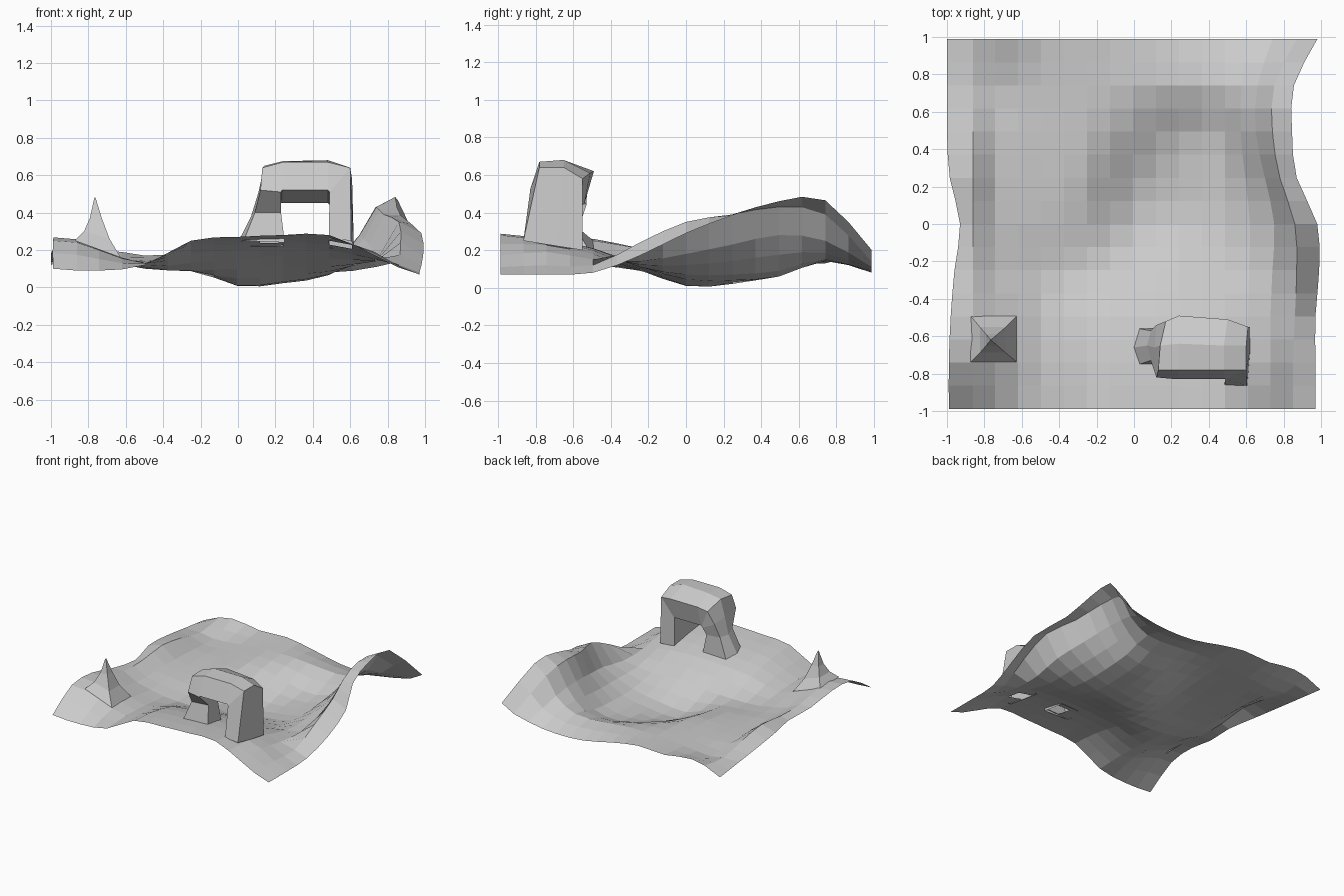
import bpy, bmesh


def curve(vals, t):
    """Catmull-Rom sample of evenly spaced values, t in 0..1."""
    n = len(vals) - 1
    i = min(int(t * n), n - 1)
    f = t * n - i
    b, c = vals[i], vals[i + 1]
    a = vals[i - 1] if i else 2 * b - c
    d = vals[i + 2] if i + 2 <= n else 2 * c - b
    return b + 0.5 * f * (c - a + f * (2*a - 5*b + 4*c - d + f * (3*(b - c) + d - a)))


def finish(name, bm):
    me = bpy.data.meshes.new(name)
    bm.to_mesh(me)
    bm.free()
    ob = bpy.data.objects.new(name, me)
    bpy.context.collection.objects.link(ob)
    return ob


def loft(name, rings):
    bm = bmesh.new()
    vs = [[bm.verts.new(p) for p in r] for r in rings]
    for a, b in zip(vs, vs[1:]):
        n = len(a)
        for k in range(n):
            bm.faces.new((a[k], a[(k + 1) % n], b[(k + 1) % n], b[k]))
    bmesh.ops.recalc_face_normals(bm, faces=bm.faces)
    return finish(name, bm)


# Terrain control heights: rows from front to back, columns left to right
H = [
    [.10, .09, .12, .25, .27, .28, .28, .17, .07],
    [.25, .20, .13, .23, .25, .26, .25, .19, .07],
    [.26, .20, .12, .18, .20, .21, .20, .15, .08],
    [.21, .15, .10, .09, .10, .12, .11, .14, .17],
    [.19, .15, .12, .10, .01, .03, .07, .18, .29],
    [.20, .15, .13, .14, .03, .03, .07, .23, .385],
    [.18, .14, .14, .16, .12, .06, .09, .28, .46],
    [.15, .13, .15, .17, .17, .15, .15, .25, .465],
    [.12, .20, .17, .18, .14, .09, .08, .11, .20],
]
# Edge outlines and the crests just inside the rims, front to back
LEFT_X = [-.99, -.99, -.98, -.96, -.93, -.985, -1, -1, -1]
LEFT_CREST_Z = [.09, .24, .25, .21, .21, .235, .20, .15, .18]
RIM_X = [.97, .97, .97, .99, .98, .87, .845, .855, .98]
CREST_X = [.85, .85, .86, .87, .86, .78, .74, .75, .87]
CREST_Z = [.11, .12, .12, .24, .35, .39, .43, .39, .14]
INNER_X = [.73, .73, .73, .74, .75, .70, .65, .66, .74]

N = 16
bm = bmesh.new()
grid = []
for j in range(N + 1):
    v = j / N
    row = []
    for i in range(N + 1):
        u = i / N
        x = -0.99 + 1.97 * u
        z = curve([curve([r[c] for r in H], v) for c in range(9)], u)
        if i == 0:
            x = curve(LEFT_X, v)
        elif i == 1:
            x, z = -.86, curve(LEFT_CREST_Z, v)
        elif i == N - 3:
            x = (.49 + curve(INNER_X, v)) / 2
        elif i == N - 2:
            x = curve(INNER_X, v)
        elif i == N - 1:
            x, z = curve(CREST_X, v), curve(CREST_Z, v)
        elif i == N:
            x = curve(RIM_X, v)
        row.append(bm.verts.new((x, -0.988 + 1.976 * v, max(z, 0))))
    grid.append(row)
for j in range(N):
    for i in range(N):
        bm.faces.new((grid[j][i], grid[j][i + 1], grid[j + 1][i + 1], grid[j + 1][i]))
# Openings below the hollow arch legs
holes = []
for f in bm.faces:
    c = f.calc_center_median()
    if -.72 < c.y < -.62 and (.49 < c.x < .62 or .12 < c.x < .24):
        holes.append(f)
bmesh.ops.delete(bm, geom=holes, context='FACES')
finish("terrain", bm)

# Rock arch: rings of outer front, outer middle, outer back, inner back, inner front
loft("rock_arch", [
    [(.03, -.75, .25), (.00, -.66, .24), (.03, -.56, .22), (.24, -.56, .22), (.25, -.75, .24)],
    [(.09, -.73, .40), (.07, -.65, .38), (.09, -.57, .38), (.20, -.55, .38), (.23, -.71, .40)],
    [(.12, -.82, .52), (.11, -.66, .51), (.12, -.54, .49), (.22, -.53, .44), (.23, -.83, .51)],
    [(.13, -.78, .64), (.14, -.65, .65), (.17, -.52, .59), (.23, -.53, .45), (.235, -.83, .52)],
    [(.24, -.78, .67), (.24, -.64, .675), (.24, -.49, .62), (.24, -.54, .45), (.24, -.83, .52)],
    [(.48, -.78, .67), (.48, -.65, .68), (.50, -.51, .61), (.48, -.54, .45), (.48, -.83, .52)],
    [(.60, -.78, .64), (.60, -.65, .64), (.61, -.55, .58), (.49, -.55, .44), (.49, -.83, .51)],
    [(.605, -.865, .25), (.62, -.68, .22), (.62, -.55, .20), (.49, -.55, .21), (.485, -.86, .26)],
])


# Pointed spire with concave flanks
def square(cx, cy, h, zl, zr):
    return [(cx - h, cy - h, zl), (cx + h, cy - h, zr), (cx + h, cy + h, zr), (cx - h, cy + h, zl)]


loft("spire", [
    square(-.75, -.615, .123, .25, .16),
    square(-.755, -.62, .068, .30, .26),
    square(-.76, -.62, .032, .37, .37),
    square(-.765, -.62, .003, .48, .48),
])
